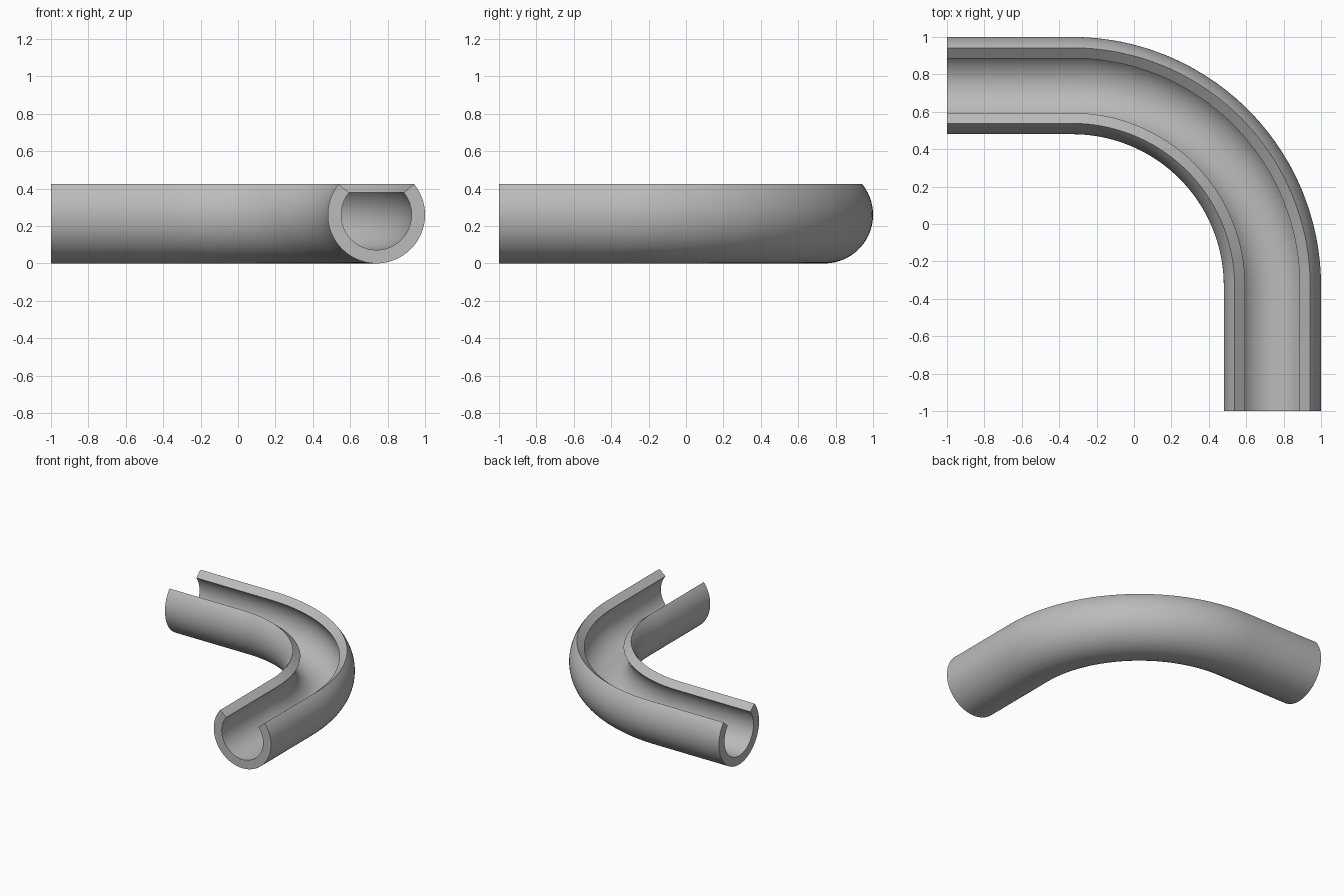
import bpy, bmesh
from math import radians, cos, sin, pi
from mathutils import Vector

cube = bpy.data.objects.get("Cube")
if cube:
    bpy.data.objects.remove(cube, do_unlink=True)

OUTER, INNER = 0.26, 0.188     # channel radii
CENTRE = 0.74                  # distance of the centre line from the origin
BEND = -0.33                   # pivot of the bend in x and y
LIP = radians(39)              # where the open top begins
SEGMENTS, BEND_STEPS = 64, 48

# Colour
grey = bpy.data.materials.new("light grey")
grey.use_nodes = True
colour = (0.5, 0.5, 0.5, 1)
grey.diffuse_color = colour
grey.node_tree.nodes["Principled BSDF"].inputs["Base Color"].default_value = colour

# Open C-shaped cross-section: outer arc one way, inner arc back
bm = bmesh.new()
sweep = pi + 2 * LIP
angles = [LIP - sweep * i / SEGMENTS for i in range(SEGMENTS + 1)]
outline = [(OUTER, a) for a in angles] + [(INNER, a) for a in reversed(angles)]
verts = [bm.verts.new((CENTRE + r * cos(a), -1, OUTER + r * sin(a))) for r, a in outline]
start_cap = bm.faces.new(verts)


def parts(geom):
    return [g for g in geom if isinstance(g, (bmesh.types.BMVert, bmesh.types.BMEdge))]


# Front straight run
edges = list(start_cap.edges)
run = parts(bmesh.ops.extrude_edge_only(bm, edges=edges)["geom"])
ring = [g for g in run if isinstance(g, bmesh.types.BMVert)]
bmesh.ops.translate(bm, verts=ring, vec=(0, BEND + 1, 0))

# Quarter-turn bend
ring_set = set(ring)
edges = [e for e in bm.edges if all(v in ring_set for v in e.verts)]
turn = bmesh.ops.spin(bm, geom=edges, cent=(BEND, BEND, 0), axis=(0, 0, 1),
                      angle=pi / 2, steps=BEND_STEPS, use_duplicate=False)

# Left straight run and its end cap
edges = [g for g in turn["geom_last"] if isinstance(g, bmesh.types.BMEdge)]
run = parts(bmesh.ops.extrude_edge_only(bm, edges=edges)["geom"])
ring = [g for g in run if isinstance(g, bmesh.types.BMVert)]
bmesh.ops.translate(bm, verts=ring, vec=(-1 - BEND, 0, 0))
ring_set = set(ring)
bmesh.ops.contextual_create(bm, geom=[e for e in bm.edges if all(v in ring_set for v in e.verts)])
bmesh.ops.recalc_face_normals(bm, faces=bm.faces)

mesh = bpy.data.meshes.new("curved_channel")
bm.to_mesh(mesh)
bm.free()
mesh.materials.append(grey)
channel = bpy.data.objects.new("curved_channel", mesh)
bpy.context.collection.objects.link(channel)

# Smooth walls with crisp lips and ends
bpy.ops.object.select_all(action='DESELECT')
channel.select_set(True)
bpy.context.view_layer.objects.active = channel
bpy.ops.object.shade_smooth_by_angle(angle=radians(30))
